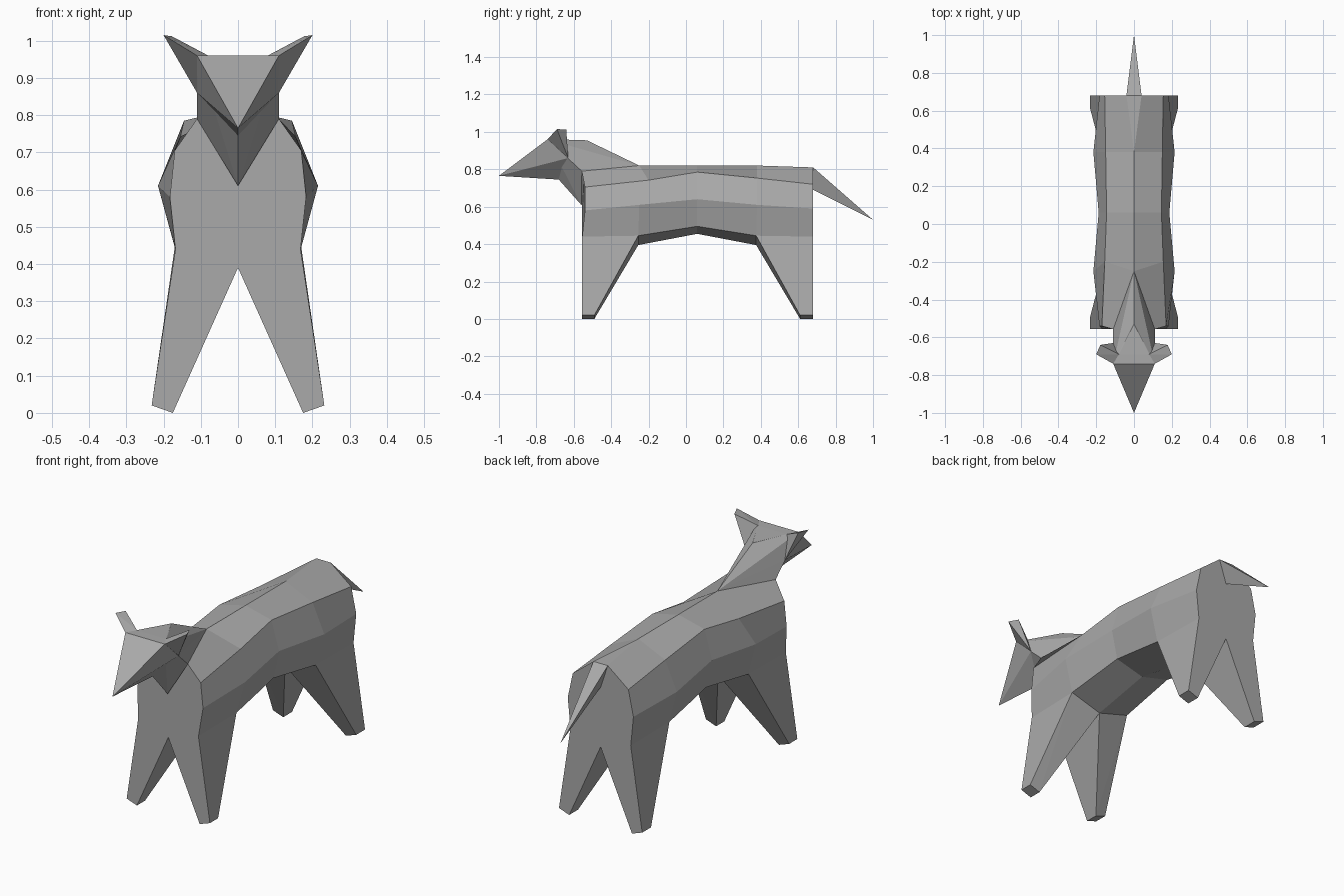
import bpy
import bmesh
import math

cube = bpy.data.objects.get("Cube")
if cube:
    bpy.data.objects.remove(cube)

GREY = (0.4, 0.4, 0.4, 1)
grey = bpy.data.materials.new("plain grey")
grey.use_nodes = True
grey.diffuse_color = GREY
grey.node_tree.nodes["Principled BSDF"].inputs["Base Color"].default_value = GREY


def flip(points):
    return [(-x, y, z) for x, y, z in points]


def finish(name, bm):
    bmesh.ops.remove_doubles(bm, verts=bm.verts, dist=0.001)
    bmesh.ops.recalc_face_normals(bm, faces=bm.faces)
    mesh = bpy.data.meshes.new(name)
    bm.to_mesh(mesh)
    bm.free()
    mesh.materials.append(grey)
    bpy.context.collection.objects.link(bpy.data.objects.new(name, mesh))


def hull(name, points):
    """Faceted convex part around a few corner points."""
    bm = bmesh.new()
    verts = [bm.verts.new(p) for p in dict.fromkeys(points)]
    bmesh.ops.convex_hull(bm, input=verts)
    bmesh.ops.delete(bm, geom=[v for v in bm.verts if not v.link_faces], context='VERTS')
    bmesh.ops.dissolve_limit(bm, angle_limit=math.radians(1), verts=bm.verts, edges=bm.edges)
    finish(name, bm)


# Shared corners
NECK_SIDE = (0.11, -0.557, 0.79)
WITHERS = (0, -0.25, 0.82)
FOREHEAD = (0.11, -0.74, 0.96)
CROWN = (0.08, -0.69, 0.96)
CHEEK = (0.11, -0.63, 0.86)
JAW = (0, -0.68, 0.745)
TAIL_ROOT = (0.04, 0.68, 0.81)

# Torso: half sections from spine to belly, lofted front to back
sections = [
    [NECK_SIDE, (0.17, -0.54, 0.705), (0.183, -0.54, 0.58), (0.168, -0.555, 0.44), (0, -0.555, 0.39)],
    [WITHERS, (0.155, -0.2, 0.742), (0.215, -0.25, 0.61), (0.17, -0.255, 0.445), (0, -0.255, 0.395)],
    [(0, 0.06, 0.82), (0.145, 0.06, 0.785), (0.187, 0.06, 0.64), (0.155, 0.06, 0.495), (0, 0.06, 0.455)],
    [(0, 0.38, 0.82), (0.15, 0.38, 0.753), (0.215, 0.38, 0.61), (0.17, 0.375, 0.445), (0, 0.375, 0.395)],
    [TAIL_ROOT, (0.155, 0.68, 0.72), (0.183, 0.68, 0.59), (0.168, 0.68, 0.44), (0, 0.68, 0.39)],
]
bm = bmesh.new()
rings = [[bm.verts.new(p) for p in half + flip(half)[::-1]] for half in sections]
for a, b in zip(rings, rings[1:]):
    for i in range(len(a)):
        j = (i + 1) % len(a)
        bm.faces.new((a[i], a[j], b[j], b[i]))
bm.faces.new(rings[0])
bm.faces.new(rings[-1])
finish("torso", bm)

# Legs: tapered down from the underside to small slanted feet
for end, section, inner, y_foot in (("front", 0, 1, (-0.555, -0.49)), ("rear", 4, 3, (0.68, 0.61))):
    top = sections[section][3:] + sections[inner][3:]
    foot = [(x, y, z) for y in y_foot for x, z in ((0.232, 0.02), (0.175, 0))]
    hull(end + "_leg_left", top + foot)
    hull(end + "_leg_right", flip(top + foot))

# Neck and head
neck = [FOREHEAD, CROWN, CHEEK, NECK_SIDE, JAW, WITHERS, (0, -0.53, 0.955), (0, -0.56, 0.61)]
hull("neck", neck + flip(neck))
head = [FOREHEAD, CHEEK, JAW, (0, -1, 0.765)]
hull("head", head + flip(head))

# Ears: wedges leaning outwards from the corners of the forehead
ear = [FOREHEAD, CROWN, CHEEK, (0.2, -0.69, 1.015), (0.178, -0.64, 1.012)]
hull("ear_left", ear)
hull("ear_right", flip(ear))

# Tail: thin three-sided spike
tail = [TAIL_ROOT, (0, 0.68, 0.69), (0, 1, 0.53)]
hull("tail", tail + flip(tail))
